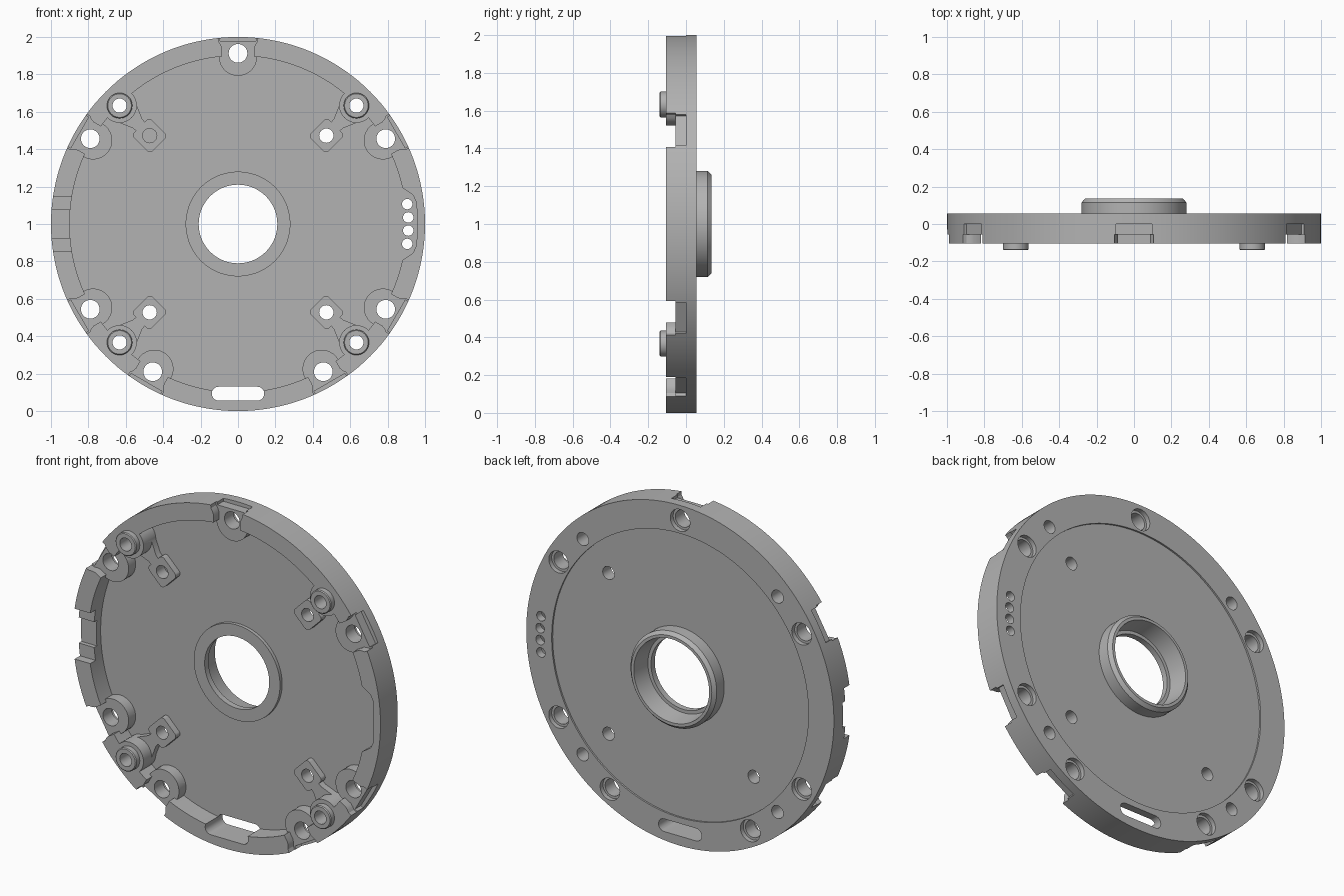
import bpy, bmesh
from math import sin, cos, pi, radians

if "Cube" in bpy.data.objects:
    bpy.data.objects.remove(bpy.data.objects["Cube"], do_unlink=True)

# Single plain metal colour
grey = bpy.data.materials.new("machined_grey")
grey.use_nodes = True
colour = (0.45, 0.45, 0.45, 1)
grey.diffuse_color = colour
grey.node_tree.nodes["Principled BSDF"].inputs["Base Color"].default_value = colour

FLOOR, RIM, PAD, BACK = 0.01, -0.105, -0.055, 0.055


def finish(bm, name):
    bmesh.ops.recalc_face_normals(bm, faces=bm.faces)
    mesh = bpy.data.meshes.new(name)
    bm.to_mesh(mesh)
    bm.free()
    mesh.materials.append(grey)
    obj = bpy.data.objects.new(name, mesh)
    bpy.context.collection.objects.link(obj)
    return obj


def lathe(name, profile, n, cx=0, cz=1):
    """Revolve a closed (radius, y) profile round an axis along y."""
    bm = bmesh.new()
    rings = []
    for i in range(n):
        a = 2 * pi * i / n
        rings.append([bm.verts.new((cx + r * cos(a), y, cz + r * sin(a))) for r, y in profile])
    m = len(profile)
    for i in range(n):
        a, b = rings[i], rings[(i + 1) % n]
        for j in range(m):
            k = (j + 1) % m
            bm.faces.new((a[j], a[k], b[k], b[j]))
    return finish(bm, name)


def prism(pts, y0, y1, deg=0):
    """Extrude an outline (radial, tangential), turned by deg round the disc axis."""
    c, s = cos(radians(deg)), sin(radians(deg))
    bm = bmesh.new()
    lo, hi = [[bm.verts.new((u * c - v * s, y, 1 + u * s + v * c)) for u, v in pts]
              for y in (y0, y1)]
    bm.faces.new(lo)
    bm.faces.new(hi)
    for i in range(len(pts)):
        j = (i + 1) % len(pts)
        bm.faces.new((lo[i], lo[j], hi[j], hi[i]))
    return finish(bm, "tool")


def circle(r, u=0, v=0, n=32):
    return [(u + r * cos(2 * pi * i / n), v + r * sin(2 * pi * i / n)) for i in range(n)]


def rounded(u, v, hu, hv, r, n=6):
    """Rounded rectangle centred on (u, v)."""
    pts = []
    for q, (su, sv) in enumerate(((1, 1), (-1, 1), (-1, -1), (1, -1))):
        for i in range(n + 1):
            a = (q + i / n) * pi / 2
            pts.append((u + su * (hu - r) + r * cos(a), v + sv * (hv - r) + r * sin(a)))
    return pts


def mirrored(half):
    return half + [(u, -v) for u, v in reversed(half)]


def combine(obj, tool, op):
    mod = obj.modifiers.new("bool", 'BOOLEAN')
    mod.operation, mod.solver, mod.object = op, 'EXACT', tool
    bpy.context.view_layer.update()
    graph = bpy.context.evaluated_depsgraph_get()
    mesh = bpy.data.meshes.new_from_object(obj.evaluated_get(graph))
    obj.modifiers.clear()
    obj.data = mesh
    bpy.data.objects.remove(tool, do_unlink=True)


def add(*args):
    combine(plate, prism(*args), 'UNION')


def cut(*args):
    combine(plate, prism(*args), 'DIFFERENCE')


# Plate with raised rim, recessed back and hollow hub
plate = lathe("mounting_plate", [
    (0.21, -0.01), (0.28, -0.01), (0.28, FLOOR), (0.9, FLOOR), (0.9, RIM), (1, RIM),
    (1, BACK), (0.835, BACK), (0.835, 0.045), (0.28, 0.045), (0.28, 0.115),
    (0.262, 0.135), (0.245, 0.135), (0.23, 0.025), (0.21, 0.025)], 144)

bosses = (45, 135, 225, 315)
screws = (30, 90, 150, 210, 240, 300, 330)

# Screw pads, boss lobes and standoff pads with their necks
for d in screws:
    add(circle(0.102, 0.894), PAD, 0.03, d)
for d in bosses:
    add(mirrored([(0.69, 0.03), (0.76, 0.035), (0.84, 0.07)]), -0.03, 0.03, d)
    add(rounded(0.668, 0, 0.07, 0.068, 0.022), -0.03, 0.03, d)
    add(circle(0.092, 0.895), RIM, 0.03, d)

# Flared gaps in the rim at each screw
for d in screws:
    cut(mirrored([(0.78, 0.085), (0.94, 0.085), (0.96, 0.093), (0.975, 0.103), (1.1, 0.11)]),
        -0.3, PAD, d)
    cut(mirrored([(0.978, 0.095), (1.1, 0.095)]), -0.3, 0.0, d)
    cut(circle(0.05, 0.912), -0.3, 0.3, d)
    cut(circle(0.064, 0.912), 0.028, 0.3, d)

# Boss and standoff holes
for d in bosses:
    cut(circle(0.038, 0.895), -0.3, 0.3, d)
    cut(circle(0.038, 0.668), -0.3, 0.3, d)

# Cable pocket with four small holes
cut(mirrored([(0.85, 0.21), (0.9, 0.18), (0.935, 0.155), (0.95, 0.125), (0.956, 0.08)]),
    -0.3, 0.008)
for d in (-6.7, -2.2, 2.2, 6.7):
    cut(circle(0.028, 0.911, 0, 24), -0.3, 0.3, d)

# Stepped gap on the opposite side
cut(mirrored([(0.85, 0.148), (1.1, 0.148)]), -0.3, PAD, 180)
cut(mirrored([(0.85, 0.075), (1.1, 0.075)]), -0.3, -0.03, 180)

# Long slot at the bottom
cut(rounded(0.907, 0, 0.037, 0.14, 0.036), -0.3, 0.3, 270)

# Raised sleeves on the bosses
parts = [plate]
for d in bosses:
    a = radians(d)
    parts.append(lathe("boss_sleeve", [
        (0.038, -0.1), (0.068, -0.1), (0.068, -0.135), (0.063, -0.14), (0.038, -0.14)],
        32, 0.895 * cos(a), 1 + 0.895 * sin(a)))

# Smooth curved walls, sharp edges
bpy.context.view_layer.update()
bpy.ops.object.select_all(action='DESELECT')
for part in parts:
    part.select_set(True)
bpy.context.view_layer.objects.active = plate
bpy.ops.object.shade_smooth_by_angle(angle=radians(25))
